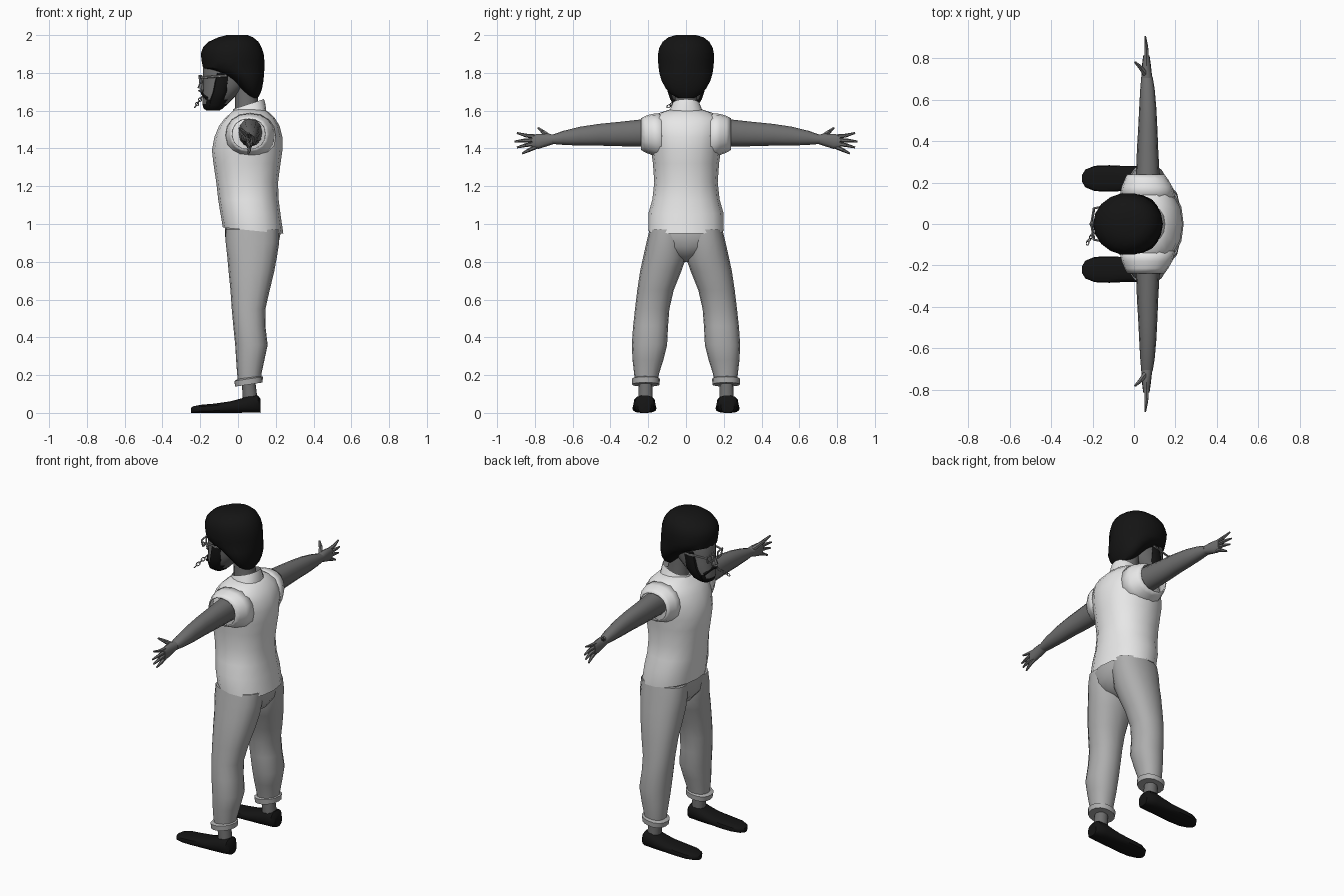
import bpy, bmesh, math
from mathutils import Vector


def material(name, v):
    m = bpy.data.materials.new(name)
    m.diffuse_color = (v, v, v, 1)
    return m


SHIRT = material("white cloth", 0.8)
PANTS = material("grey cloth", 0.42)
SKIN = material("skin", 0.16)
BLACK = material("black", 0.007)
METAL = material("metal grey", 0.3)


def finish(bm, name, mats, angle=40):
    bmesh.ops.recalc_face_normals(bm, faces=bm.faces)
    me = bpy.data.meshes.new(name)
    bm.to_mesh(me)
    bm.free()
    ob = bpy.data.objects.new(name, me)
    bpy.context.collection.objects.link(ob)
    for m in mats:
        me.materials.append(m)
    bpy.ops.object.select_all(action='DESELECT')
    ob.select_set(True)
    bpy.context.view_layer.objects.active = ob
    bpy.ops.object.shade_smooth_by_angle(angle=math.radians(angle))
    return ob


def loft(name, axis, rings, mats, n=16, p=2.2, caps=(True, True), rule=None):
    """Rings: (position, u0, u1, v0, v1[, tilt]); u, v are the other two axes in order."""
    bm = bmesh.new()
    rows = []
    for c, u0, u1, v0, v1, *t in rings:
        row = []
        for i in range(n):
            a = 2 * math.pi * i / n
            cu, sv = math.cos(a), math.sin(a)
            du = math.copysign(abs(cu) ** (2 / p), cu) * (u1 - u0) / 2
            dv = math.copysign(abs(sv) ** (2 / p), sv) * (v1 - v0) / 2
            u, v, w = (u0 + u1) / 2 + du, (v0 + v1) / 2 + dv, c + (t[0] * du if t else 0)
            row.append(bm.verts.new({'x': (w, u, v), 'y': (u, w, v), 'z': (u, v, w)}[axis]))
        rows.append(row)
    for a, b in zip(rows, rows[1:]):
        for i in range(n):
            j = (i + 1) % n
            bm.faces.new((a[i], a[j], b[j], b[i]))
    if caps[0]:
        bm.faces.new(rows[0])
    if caps[1]:
        bm.faces.new(rows[-1])
    if rule:
        for f in bm.faces:
            f.material_index = rule(f.calc_center_median())
    return finish(bm, name, mats)


def upright(rings):
    """(z, x0, x1, half width[, tilt]) -> symmetric rings"""
    return [(z, a, b, -h, h, *t) for z, a, b, h, *t in rings]


def rods(name, pieces, mat, n=6):
    """Tapered rods (start, end, r0, r1) joined in one object."""
    bm = bmesh.new()
    for p, q, r0, r1 in pieces:
        p, q = Vector(p), Vector(q)
        d = q - p
        M = d.to_track_quat('Z', 'Y').to_matrix().to_4x4()
        M.translation = (p + q) / 2
        bmesh.ops.create_cone(bm, cap_ends=True, segments=n, radius1=r0, radius2=r1,
                              depth=d.length, matrix=M)
    return finish(bm, name, [mat])


# shirt body with sloping hem and shoulders
shirt = loft("shirt", 'z', upright([
    (0.965, -0.08, 0.24, 0.20, -0.1), (1.06, -0.095, 0.225, 0.198, -0.05),
    (1.13, -0.105, 0.215, 0.178), (1.22, -0.115, 0.212, 0.168), (1.32, -0.13, 0.225, 0.175),
    (1.39, -0.138, 0.235, 0.185), (1.46, -0.125, 0.235, 0.195), (1.52, -0.10, 0.22, 0.20),
    (1.56, -0.07, 0.195, 0.185), (1.59, -0.035, 0.165, 0.135), (1.605, -0.02, 0.14, 0.09)]),
    [SHIRT], caps=(False, True))
# stand-up collar
loft("collar", 'z', upright([(1.575, -0.03, 0.15, 0.10, 0.25), (1.61, -0.03, 0.145, 0.083, 0.3),
                             (1.635, -0.025, 0.138, 0.073, 0.32)]), [SHIRT], caps=(False, False))

# trousers: hips and two legs
loft("hips", 'z', upright([(0.80, 0.03, 0.11, 0.03), (0.83, -0.02, 0.18, 0.10),
                           (0.88, -0.06, 0.212, 0.19), (0.95, -0.07, 0.225, 0.193),
                           (1.02, -0.07, 0.20, 0.18)]), [PANTS])

for s, side in ((1, "left"), (-1, "right")):
    def lat(rings):
        return [(c, a, b, s * v0, s * v1, *t) for c, a, b, v0, v1, *t in rings]

    loft(side + "_trouser_leg", 'z', lat([
        (0.17, 0.0, 0.12, 0.15, 0.27), (0.21, -0.005, 0.125, 0.142, 0.275),
        (0.28, -0.01, 0.14, 0.12, 0.283), (0.36, -0.015, 0.157, 0.10, 0.287),
        (0.46, -0.025, 0.145, 0.095, 0.28), (0.55, -0.033, 0.145, 0.088, 0.27),
        (0.65, -0.04, 0.168, 0.065, 0.258), (0.75, -0.05, 0.192, 0.025, 0.243),
        (0.82, -0.056, 0.205, 0.0, 0.228), (0.90, -0.065, 0.218, 0.0, 0.21),
        (0.97, -0.065, 0.218, 0.0, 0.193)]), [PANTS])
    # rolled cuff
    loft(side + "_cuff", 'z', lat([
        (0.15, 0.0, 0.115, 0.15, 0.275, 0.15), (0.15, -0.015, 0.13, 0.14, 0.285, 0.15),
        (0.18, -0.02, 0.132, 0.138, 0.287, 0.15), (0.188, 0.0, 0.115, 0.15, 0.27, 0.15)]),
        [PANTS])
    loft(side + "_ankle", 'z', lat([(0.06, 0.025, 0.105, 0.175, 0.255),
                                    (0.18, 0.02, 0.09, 0.178, 0.25)]), [SKIN], n=10)
    # shoe, lofted heel to toe
    loft(side + "_shoe", 'x', [
        (x, s * (0.22 - w), s * (0.22 + w), 0.0, h) for x, w, h in (
            (0.12, 0.035, 0.075), (0.105, 0.052, 0.093), (0.06, 0.058, 0.093),
            (0.02, 0.06, 0.078), (-0.04, 0.06, 0.062), (-0.12, 0.064, 0.05),
            (-0.19, 0.061, 0.044), (-0.235, 0.043, 0.036), (-0.25, 0.018, 0.027))],
        [BLACK], n=14, p=2.7)

    # sleeve, open at the arm
    sl = loft(side + "_sleeve", 'y', [
        (s * 0.13, -0.07, 0.20, 1.34, 1.588), (s * 0.18, -0.06, 0.185, 1.365, 1.583),
        (s * 0.215, -0.045, 0.165, 1.378, 1.572), (s * 0.238, -0.035, 0.148, 1.392, 1.56)],
        [SHIRT], caps=(False, False))
    sol = sl.modifiers.new("cloth thickness", 'SOLIDIFY')
    sol.thickness = 0.006
    # arm down to the wrist
    loft(side + "_arm", 'y', [
        (s * y, a, b, c, d) for y, a, b, c, d in (
            (0.15, 0.0, 0.13, 1.41, 1.56), (0.25, 0.01, 0.123, 1.41, 1.552),
            (0.36, 0.014, 0.117, 1.412, 1.54), (0.46, 0.02, 0.113, 1.415, 1.53),
            (0.56, 0.025, 0.108, 1.415, 1.515), (0.65, 0.03, 0.10, 1.419, 1.493),
            (0.71, 0.035, 0.09, 1.424, 1.472))], [SKIN], n=12)
    # palm, flat from front to back
    loft(side + "_palm", 'y', [
        (s * 0.70, 0.035, 0.09, 1.424, 1.473), (s * 0.735, 0.036, 0.085, 1.412, 1.478),
        (s * 0.78, 0.04, 0.08, 1.398, 1.477), (s * 0.815, 0.045, 0.075, 1.402, 1.472)],
        [SKIN], n=12)
    # four fingers and thumb
    digits = [((0.80, 1.463), (0.845, 1.468), (0.895, 1.482)),
              ((0.80, 1.445), (0.855, 1.442), (0.907, 1.437)),
              ((0.80, 1.425), (0.85, 1.417), (0.895, 1.405)),
              ((0.79, 1.41), (0.83, 1.392), (0.867, 1.373))]
    pieces = []
    for a, b, c in digits:
        A, B, C = [(x, s * q[0], q[1]) for x, q in zip((0.06, 0.06, 0.054), (a, b, c))]
        pieces += [(A, B, 0.012, 0.010), (B, C, 0.010, 0.005)]
    pieces += [((0.055, s * 0.725, 1.462), (0.03, s * 0.758, 1.488), 0.015, 0.011),
               ((0.03, s * 0.758, 1.488), (0.005, s * 0.782, 1.508), 0.011, 0.006)]
    rods(side + "_fingers", pieces, SKIN)

    # sideburn joining hair to beard
    loft(side + "_sideburn", 'z', lat([
        (1.625, -0.155, -0.085, 0.02, 0.062), (1.66, -0.15, -0.07, 0.03, 0.085),
        (1.70, -0.135, -0.055, 0.04, 0.098), (1.75, -0.125, -0.05, 0.05, 0.10),
        (1.80, -0.115, -0.04, 0.05, 0.10)]), [BLACK], n=10)
    # spectacle arm and rim
    rods(side + "_spectacle_rim", [
        ((-0.195, s * 0.075, 1.775), (-0.06, s * 0.103, 1.785), 0.006, 0.006),
        ((-0.195, s * 0.075, 1.785), (-0.205, s * 0.015, 1.785), 0.005, 0.005),
        ((-0.195, s * 0.075, 1.785), (-0.193, s * 0.065, 1.745), 0.005, 0.005),
        ((-0.193, s * 0.065, 1.745), (-0.20, s * 0.022, 1.745), 0.005, 0.005),
        ((-0.20, s * 0.022, 1.745), (-0.205, s * 0.015, 1.785), 0.005, 0.005)], METAL)

# neck and face with bearded chin
loft("neck", 'z', upright([(1.57, -0.015, 0.12, 0.065), (1.66, -0.015, 0.105, 0.058),
                           (1.78, -0.02, 0.10, 0.062)]), [SKIN], n=12)
loft("head", 'z', upright([
    (1.60, -0.165, -0.10, 0.03), (1.612, -0.183, -0.08, 0.048), (1.635, -0.188, -0.055, 0.062),
    (1.66, -0.188, -0.03, 0.072), (1.69, -0.186, 0.0, 0.082), (1.73, -0.185, 0.04, 0.088),
    (1.78, -0.184, 0.07, 0.092), (1.83, -0.185, 0.08, 0.095), (1.88, -0.17, 0.09, 0.095)]),
    [SKIN, BLACK], n=24,
    rule=lambda c: int(c.z < 1.66 and (c.z < 1.645 or c.x > -0.17) and c.x < -0.06))
rods("nose", [((-0.175, 0, 1.79), (-0.197, 0, 1.715), 0.009, 0.019),
              ((-0.197, 0, 1.715), (-0.188, 0, 1.70), 0.019, 0.01)], SKIN, 8)
rods("moustache", [((-0.188, 0, 1.692), (-0.165, s * 0.06, 1.665), 0.009, 0.009)
                   for s in (1, -1)], BLACK)

# full hair cap, receding toward the nape
loft("hair", 'z', upright([
    (1.668, 0.055, 0.105, 0.045), (1.69, 0.035, 0.118, 0.085), (1.72, 0.005, 0.128, 0.11),
    (1.76, -0.04, 0.135, 0.132), (1.795, -0.10, 0.138, 0.142), (1.825, -0.185, 0.14, 0.147),
    (1.86, -0.192, 0.14, 0.15), (1.90, -0.197, 0.136, 0.15), (1.935, -0.185, 0.125, 0.143),
    (1.965, -0.155, 0.108, 0.125), (1.988, -0.105, 0.08, 0.095), (2.0, -0.06, 0.05, 0.055)]),
    [BLACK], n=18, p=2.0)

# small chain hanging from the mouth
bm = bmesh.new()
start, end = Vector((-0.19, -0.03, 1.675)), Vector((-0.228, -0.098, 1.618))
links = 5
axis = (end - start).normalized()
for k in range(links):
    c = start.lerp(end, (k + 0.5) / links)
    side = axis.orthogonal().normalized()
    if k % 2:
        side = axis.cross(side)
    other = axis.cross(side)
    rings = []
    for i in range(10):
        a = 2 * math.pi * i / 10
        out = axis * math.cos(a) * 0.0125 + side * math.sin(a) * 0.009
        rings.append([bm.verts.new(c + out + out.normalized() * 0.0028 * math.cos(b)
                                   + other * 0.0028 * math.sin(b))
                      for b in (0, math.pi / 2, math.pi, 1.5 * math.pi)])
    for i in range(10):
        p, q = rings[i], rings[(i + 1) % 10]
        for j in range(4):
            bm.faces.new((p[j], p[(j + 1) % 4], q[(j + 1) % 4], q[j]))
finish(bm, "mouth_chain", [METAL])
